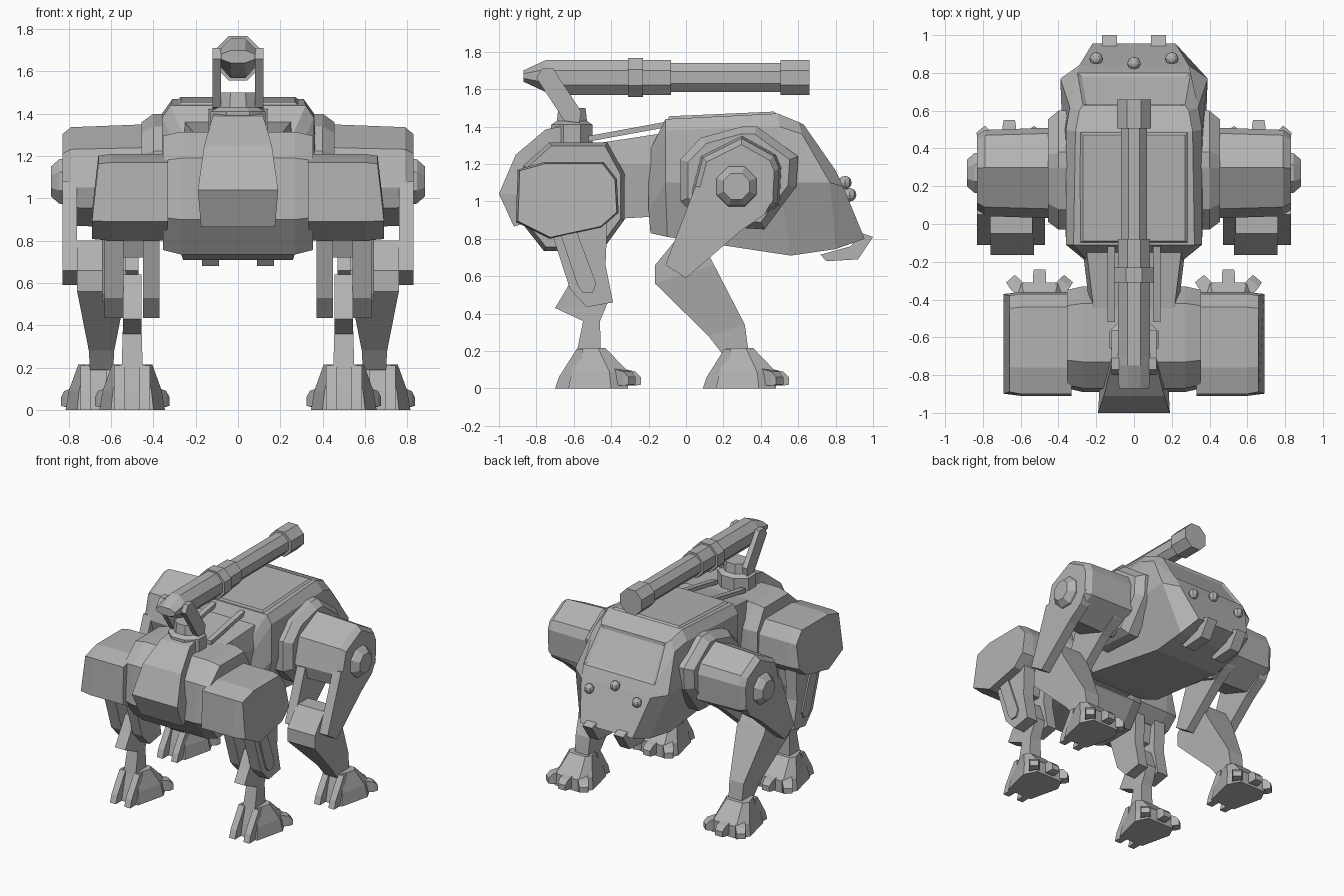
import bpy, bmesh, math
from mathutils import Vector, Matrix

if "Cube" in bpy.data.objects:
    bpy.data.objects.remove(bpy.data.objects["Cube"])

grey = bpy.data.materials.new("matte grey")
grey.diffuse_color = (0.45, 0.45, 0.45, 1)
grey.use_nodes = True
grey.node_tree.nodes["Principled BSDF"].inputs["Base Color"].default_value = grey.diffuse_color


def finish(name, bm, mirror=False):
    bmesh.ops.recalc_face_normals(bm, faces=bm.faces)
    me = bpy.data.meshes.new(name)
    bm.to_mesh(me)
    bm.free()
    me.materials.append(grey)
    ob = bpy.data.objects.new(name, me)
    bpy.context.collection.objects.link(ob)
    if mirror:
        ob.modifiers.new("mirror", 'MIRROR')
    return ob


def loft_bm(rings, strips=False):
    """Join rings of points; caps are n-gons, or quad strips for left-right symmetric rings."""
    bm = bmesh.new()
    vs = [[bm.verts.new(p) for p in r] for r in rings]
    n = len(vs[0])
    for a, b in zip(vs, vs[1:]):
        for i in range(n):
            j = (i + 1) % n
            bm.faces.new((a[i], a[j], b[j], b[i]))
    for r in (vs[0], vs[-1]):
        if strips:
            for i in range(n // 2 - 1):
                bm.faces.new((r[i], r[i + 1], r[n - 2 - i], r[n - 1 - i]))
        else:
            bm.faces.new(r)
    return bm


def loft(name, rings, mirror=False):
    return finish(name, loft_bm(rings), mirror)


def sym(half):
    return half + [(-x, y, z) for x, y, z in reversed(half)]


def at_x(x, prof, s=1.0, c=(0, 0)):
    """Side profile (y, z) placed at x, scaled about c."""
    return [(x, c[0] + (y - c[0]) * s, c[1] + (z - c[1]) * s) for y, z in prof]


def prism(name, prof, x0, x1, mirror=True):
    return loft(name, [at_x(x0, prof), at_x(x1, prof)], mirror)


K = math.sqrt(2) - 1
OCT = [(1, K), (K, 1), (-K, 1), (-1, K), (-1, -K), (-K, -1), (K, -1), (1, -K)]


def tube(name, stations):
    """Octagonal tube along y: stations are (y, half width, half height, z)."""
    return loft(name, [[(a * rx, y, z + b * rz) for a, b in OCT] for y, rx, rz, z in stations])


def limb(name, x, stations):
    """Limb with stations (front y, z, rear y, z, half width)."""
    return loft(name, [[(x - w, a, b), (x + w, a, b), (x + w, c, d), (x - w, c, d)]
                       for a, b, c, d, w in stations], True)


# main hull with sloped face
hull = [
    [(.25, -.19, 1.28), (.25, -.20, 1.15), (.25, -.20, .95), (.22, -.19, .83)],
    [(.32, -.11, 1.44), (.36, -.11, 1.38), (.36, -.11, 1.10), (.29, -.10, .81)],
    [(.31, .49, 1.47), (.36, .50, 1.40), (.38, .50, 1.10), (.26, .56, .71)],
    [(.29, .60, 1.425), (.34, .62, 1.36), (.39, .77, 1.10), (.25, .80, .745)],
    [(.27, .63, 1.41), (.30, .80, 1.165), (.29, .84, 1.08), (.22, .955, .80)]]
bm = loft_bm([sym(h) for h in hull], True)
bm.normal_update()
visor = [f for f in bm.faces if f.calc_center_median().y > .68
         and abs(f.calc_center_median().x) < .01 and f.calc_center_median().z > 1.2]
bmesh.ops.recalc_face_normals(bm, faces=bm.faces)
bmesh.ops.inset_individual(bm, faces=visor, thickness=.03, depth=-.012)
finish("main_hull", bm)

# raised deck on the hull
loft("top_deck", [sym([(.29, -.10, 1.435), (.27, -.09, 1.455)]),
                  sym([(.29, .49, 1.465), (.27, .47, 1.48)])])

# sensor bumps on the face
for x, y, z in ((0, .85, 1.10), (.2, .875, 1.035), (-.2, .875, 1.035)):
    bm = bmesh.new()
    bmesh.ops.create_uvsphere(bm, u_segments=8, v_segments=6, radius=.036,
                              matrix=Matrix.Translation((x, y, z)))
    finish("sensor_bump", bm)

# chin hooks
prism("chin_hook", [(.72, .715), (.75, .68), (.92, .69), (1.0, .81), (.94, .83), (.88, .76)], .09, .17)

# neck and its rods
loft("neck", [sym([(.21, -.48, 1.31), (.23, -.48, 1.2), (.2, -.48, .9)]),
              sym([(.25, -.15, 1.36), (.27, -.15, 1.2), (.23, -.15, .92)])])
prism("neck_rod", [(-.52, 1.32), (-.52, 1.35), (-.11, 1.425), (-.11, 1.395)], .10, .14)

# chest drum
chest = [(-.42, 1.315), (-.73, 1.315), (-.87, 1.19), (-.89, .90),
         (-.76, .735), (-.45, .735), (-.33, .90), (-.33, 1.15)]
mid = (-.6, 1.04)
loft("chest", [at_x(x, chest, s, mid) for x, s in
               ((-.355, .93), (-.27, 1), (.27, 1), (.355, .93))])

# nose plate wrapped over the chest
loft("nose_plate", [[(w, y, z), (-w, y, z), (-w * .95, y2, z2), (w * .95, y2, z2)]
                    for w, y, z, y2, z2 in (
    (.11, -.62, 1.41, -.55, 1.28), (.12, -.75, 1.385, -.65, 1.25), (.16, -.91, 1.25, -.78, 1.15),
    (.19, -1.0, 1.04, -.82, 1.04), (.175, -.92, .865, -.82, .90))])

# gun with its swivel mount
loft("gun_swivel", [[(a * r, -.61 + b * r * .85, z) for a, b in OCT]
                    for z, r in ((1.30, .13), (1.41, .13), (1.43, .095), (1.50, .085))])
prism("gun_arm", [(-.80, 1.66), (-.77, 1.71), (-.71, 1.71), (-.56, 1.48), (-.57, 1.42), (-.65, 1.43)],
      .08, .12)
tube("gun_housing", [(-.87, .08, .03, 1.67), (-.75, .085, .085, 1.67), (-.70, .085, .093, 1.662),
                     (-.08, .085, .093, 1.662)])
tube("gun_band", [(-.31, .105, .105, 1.662), (-.23, .105, .105, 1.662)])
tube("gun_barrel", [(-.10, .07, .077, 1.662), (.53, .07, .077, 1.662)])
tube("gun_muzzle", [(.505, .09, .093, 1.662), (.66, .09, .093, 1.662)])

# front shoulder pods
pod = [(-.37, 1.12), (-.44, 1.21), (-.76, 1.21), (-.90, 1.17), (-.91, .89), (-.73, .80), (-.45, .86), (-.36, .94)]
outer = [(.69 if z < 1.1 else .66, y, z) for x, y, z in at_x(0, pod, .96, (-.62, 1.0))]
loft("front_shoulder", [at_x(.33, pod), at_x(.60, pod), outer], True)

# front thighs: forked plates with an outer panel
thigh = [(-.74, .90), (-.42, .92), (-.43, .66), (-.39, .46), (-.53, .435), (-.62, .53)]
prism("front_thigh_inner", thigh, .37, .45)
prism("front_thigh_outer", thigh, .54, .63)
prism("front_thigh_bridge", [(-.70, .95), (-.45, .95), (-.48, .72), (-.60, .72)], .44, .55)
prism("front_thigh_panel", [(-.69, .88), (-.60, .88), (-.48, .56), (-.50, .51), (-.55, .51), (-.58, .55)], .62, .642)

# front shanks
limb("front_shank", .50, [(-.58, .64, -.46, .64, .043), (-.64, .53, -.41, .50, .043), (-.70, .43, -.43, .43, .043),
                          (-.55, .36, -.46, .36, .045), (-.585, .19, -.455, .19, .05)])

# hip collars on the hull
collar = [(-.03, 1.225), (.08, 1.34), (.30, 1.40), (.38, 1.40), (.60, 1.24), (.59, 1.08), (.42, .85), (.1, .87), (-.03, 1.0)]
hc = (.27, 1.12)
loft("hip_collar", [at_x(.32, collar), at_x(.40, collar), at_x(.455, collar, .86, hc)], True)

# hip heads, hubs and forked rear thighs
head = [(.08, 1.24), (.30, 1.35), (.48, 1.25), (.51, 1.18), (.50, .98), (.30, .86), (.06, .95), (.03, 1.05)]
loft("hip_head", [at_x(.44, head), at_x(.79, head, .95, (.27, 1.08)), at_x(.83, head, .84, (.27, 1.06))], True)
loft("hip_hub", [[(x, .27 + a * r, 1.08 + b * r) for a, b in OCT]
                 for x, r in ((.80, .11), (.845, .105), (.885, .07))], True)
fork = [(.05, 1.08), (.47, 1.02), (.42, .93), (.29, .84), (0, .59), (-.11, .66)]
prism("rear_thigh_outer", fork, .76, .83)
prism("rear_thigh_inner", fork, .47, .54)

# rear shanks
limb("rear_shank", .645, [(-.05, .80, .07, .80, .115), (-.165, .66, .13, .70, .115), (-.165, .56, .15, .66, .115),
                          (.12, .28, .315, .34, .06), (.19, .19, .335, .19, .055)])


# feet: sloped block, split heel and three splayed toes
def foot(name, x, y):
    loft(name + "_foot", [[(x + a * w, y + b, z) for a, b in ((-.65 * 1, b0), (.65, b0), (1, b1), (.7, b2), (-.7, b2), (-1, b1))]
                          for z, w, b0, b1, b2 in ((0, .155, -.63, -.40, -.31), (.09, .14, -.61, -.41, -.31),
                                                   (.215, .095, -.575, -.47, -.43))], True)
    heel = [(y - .70, 0), (y - .68, .06), (y - .585, .21), (y - .55, .21), (y - .58, 0)]
    prism(name + "_heel_inner", heel, x - .085, x - .035)
    prism(name + "_heel_outer", heel, x + .035, x + .085)
    for side in (-1, 0, 1):
        bm = loft_bm([[(-.035, -.06, 0.02), (.035, -.06, 0.02), (.035, -.06, .11), (-.035, -.06, .11)],
                      [(-.035, .03, .015), (.035, .03, .015), (.035, .03, .09), (-.035, .03, .09)],
                      [(-.03, .06, .02), (.03, .06, .02), (.03, .06, .06), (-.03, .06, .06)]])
        pos = Vector((x + side * .115, y - (.30 if side == 0 else .335), 0))
        bm.transform(Matrix.Translation(pos) @ Matrix.Rotation(-side * math.radians(40), 4, 'Z'))
        finish(name + "_toe", bm, True)


foot("front", .50, 0)
foot("rear", .66, .79)
